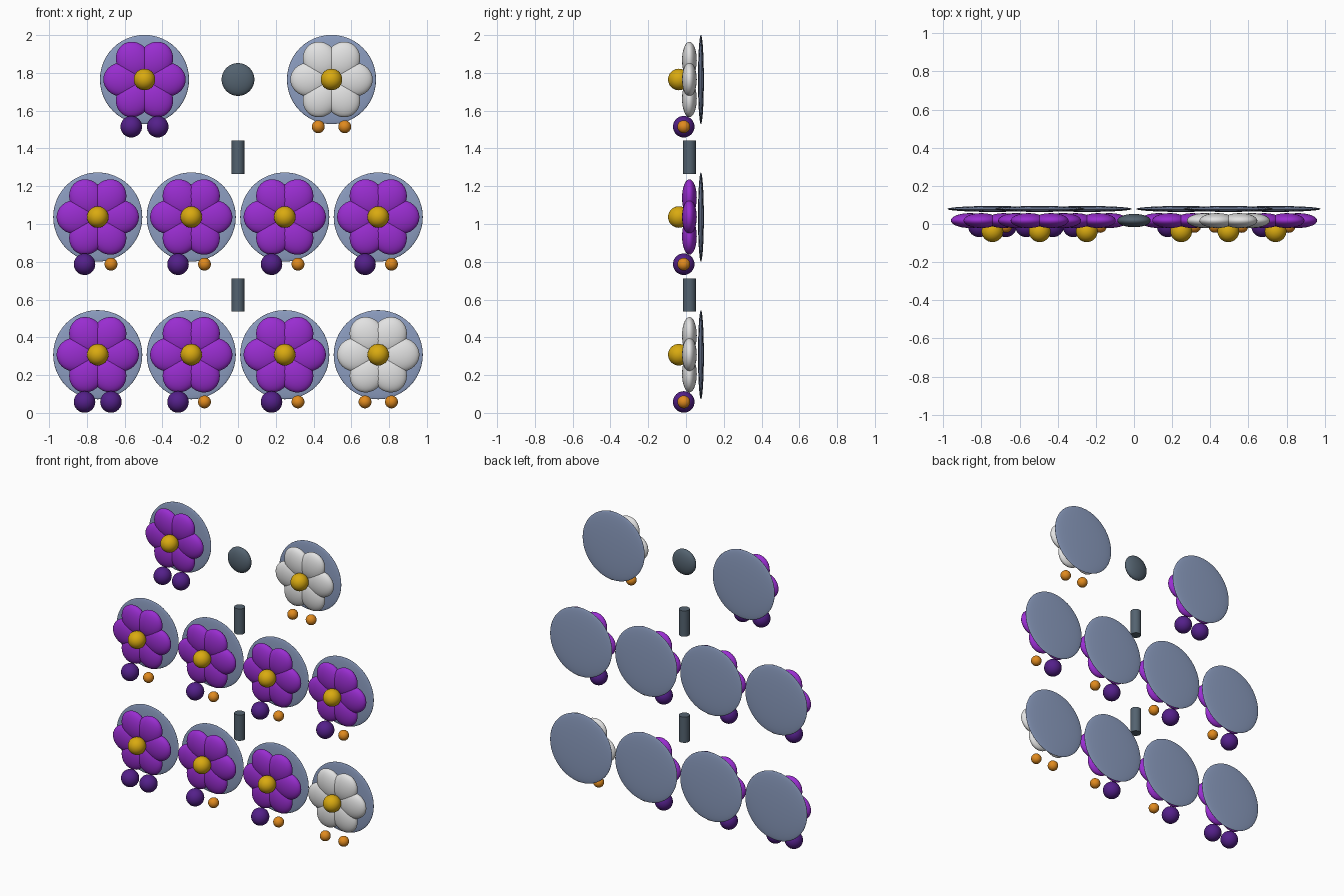
import bpy, math

if "Cube" in bpy.data.objects:
    bpy.data.objects.remove(bpy.data.objects["Cube"])


def material(name, r, g, b):
    """Flat colour from 0-255 display values."""
    def lin(c):
        c /= 255
        return c / 12.92 if c <= 0.04045 else ((c + 0.055) / 1.055) ** 2.4
    m = bpy.data.materials.new(name)
    m.diffuse_color = (lin(r), lin(g), lin(b), 1)
    m.use_nodes = True
    m.node_tree.nodes["Principled BSDF"].inputs["Base Color"].default_value = m.diffuse_color
    return m


PURPLE = material("petal purple", 153, 45, 208)
WHITE = material("petal white", 226, 226, 226)
GOLD = material("pollen gold", 217, 170, 16)
DARK = material("dominant violet", 84, 32, 138)
ORANGE = material("recessive orange", 224, 138, 30)
BLUE = material("disc blue grey", 140, 157, 192)
SLATE = material("slate grey", 84, 99, 112)


def finish(name, mat):
    obj = bpy.context.object
    obj.name = name
    obj.data.materials.append(mat)
    bpy.ops.object.shade_smooth_by_angle(angle=math.radians(40))
    return obj


def ellipsoid(name, loc, radii, mat, turn=0, segments=32):
    """Radii are x, y, z; turn spins it about the front-to-back axis."""
    bpy.ops.mesh.primitive_uv_sphere_add(
        segments=segments, ring_count=segments // 2, radius=1, location=loc)
    obj = finish(name, mat)
    obj.scale = radii
    obj.rotation_euler = (0, -turn, 0)
    return obj


def flower(x, z, genes):
    """Six-petal flower on a disc, with two gene beads below."""
    ellipsoid("backing_disc", (x, 0.079, z), (0.236, 0.0155, 0.236), BLUE, segments=48)
    petal_mat = PURPLE if "D" in genes else WHITE
    for i in range(6):
        a = i * math.pi / 3
        loc = (x + 0.118 * math.cos(a), 0.018, z + 0.118 * math.sin(a))
        ellipsoid("petal", loc, (0.100, 0.039, 0.090), petal_mat, a)
    ellipsoid("flower_centre", (x, -0.038, z), (0.057,) * 3, GOLD)
    for gene, side in zip(genes, (-1, 1)):
        radius, mat = (0.057, DARK) if gene == "D" else (0.034, ORANGE)
        ellipsoid("gene_bead", (x + side * 0.07, -0.012, z - 0.25), (radius,) * 3, mat)


# Parents, first generation, second generation
STEP = 0.495
rows = [(1.765, ["DD", "rr"], 2 * STEP),
        (1.037, ["Dr", "Dr", "Dr", "Dr"], STEP),
        (0.308, ["DD", "Dr", "Dr", "rr"], STEP)]
for z, row, step in rows:
    for i, genes in enumerate(row):
        flower((i - (len(row) - 1) / 2) * step, z, genes)

# Flattened cross marker between the parents
ellipsoid("cross_marker", (0, 0.018, 1.765), (0.087, 0.035, 0.087), SLATE)

# Upright connectors between the rows
for z in (1.354, 0.624):
    bpy.ops.mesh.primitive_cylinder_add(
        vertices=32, radius=0.034, depth=0.177, location=(0, 0.018, z))
    finish("connector", SLATE)
